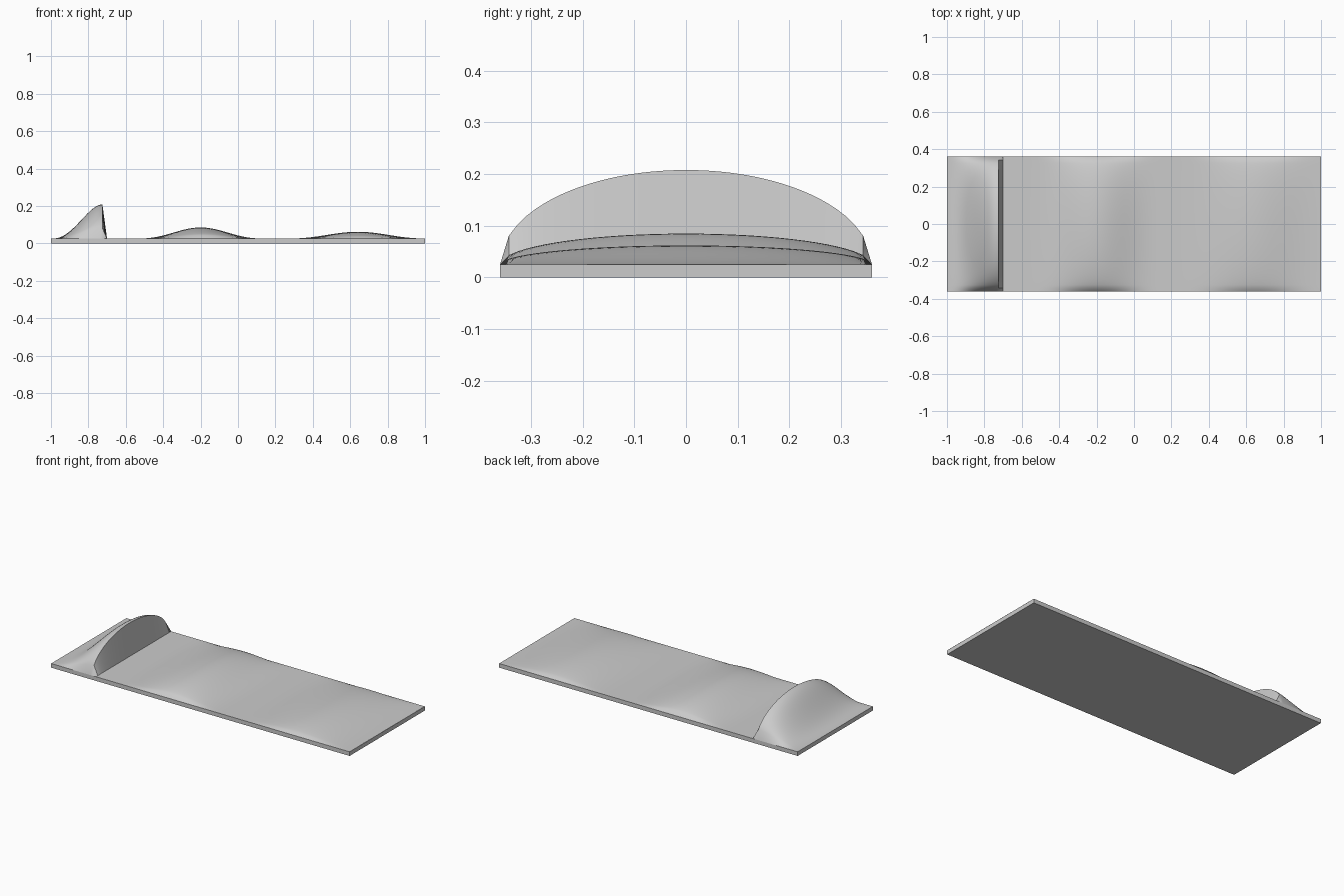
import bpy
import bmesh
import math

if "Cube" in bpy.data.objects:
    bpy.data.objects.remove(bpy.data.objects["Cube"], do_unlink=True)

HALF_X, HALF_Y, BASE = 1.0, 0.36, 0.025
CREST, FOOT = -0.725, -0.70
COLUMNS = 42

grey = bpy.data.materials.new("stone_grey")
grey.use_nodes = True
grey.diffuse_color = (0.6, 0.6, 0.6, 1)
grey.node_tree.nodes["Principled BSDF"].inputs["Base Color"].default_value = (0.6, 0.6, 0.6, 1)


def finish(bm, name):
    mesh = bpy.data.meshes.new(name)
    bmesh.ops.recalc_face_normals(bm, faces=bm.faces)
    bm.to_mesh(mesh)
    bm.free()
    mesh.materials.append(grey)
    obj = bpy.data.objects.new(name, mesh)
    bpy.context.collection.objects.link(obj)
    return obj


def mound(x, centre, half_width, height):
    d = abs(x - centre) / half_width
    return height * math.cos(d * math.pi / 2) ** 3 if d < 1 else 0.0


def ridge_height(x):
    # steep-backed wave at one end, two low mounds after it
    if x <= CREST:
        t = ((x + HALF_X) / (CREST + HALF_X)) ** 1.2
        return 0.183 * t * t * (3 - 2 * t)
    if x <= FOOT:
        return 0.0
    return mound(x, -0.2, 0.37, 0.06) + mound(x, 0.64, 0.42, 0.037)


def spread(start, end, count):
    return [start + (end - start) * i / count for i in range(count + 1)]


# Rolling top surface, rounded across its width
xs = spread(-HALF_X, CREST, 24) + spread(FOOT, HALF_X, 100)
ys = spread(-HALF_Y, HALF_Y, COLUMNS)
bm = bmesh.new()
rows = []
for x in xs:
    h = ridge_height(x)
    rows.append([bm.verts.new((x, y, BASE + h * math.sqrt(max(0, 1 - (y / HALF_Y) ** 2))))
                 for y in ys])
for a, b in zip(rows, rows[1:]):
    for j in range(COLUMNS):
        bm.faces.new((a[j], b[j], b[j + 1], a[j + 1]))
surface = finish(bm, "wave_surface")
# an open sheet must face upwards
if sum(p.normal.z for p in surface.data.polygons) < 0:
    surface.data.flip_normals()
bpy.ops.object.select_all(action="DESELECT")
surface.select_set(True)
bpy.context.view_layer.objects.active = surface
bpy.ops.object.shade_smooth_by_angle(angle=math.radians(35))

# Flat slab below, open where the surface covers it
bm = bmesh.new()
bmesh.ops.create_cube(bm, size=1)
for v in bm.verts:
    v.co = (v.co.x * 2 * HALF_X, v.co.y * 2 * HALF_Y, (v.co.z + 0.5) * BASE)
bm.normal_update()
slab = [f for f in bm.faces if f.normal.z > 0.9]
bmesh.ops.delete(bm, geom=slab, context="FACES_ONLY")
base = finish(bm, "base_slab")
if any(p.normal.z > 0.5 for p in base.data.polygons):
    base.data.flip_normals()
